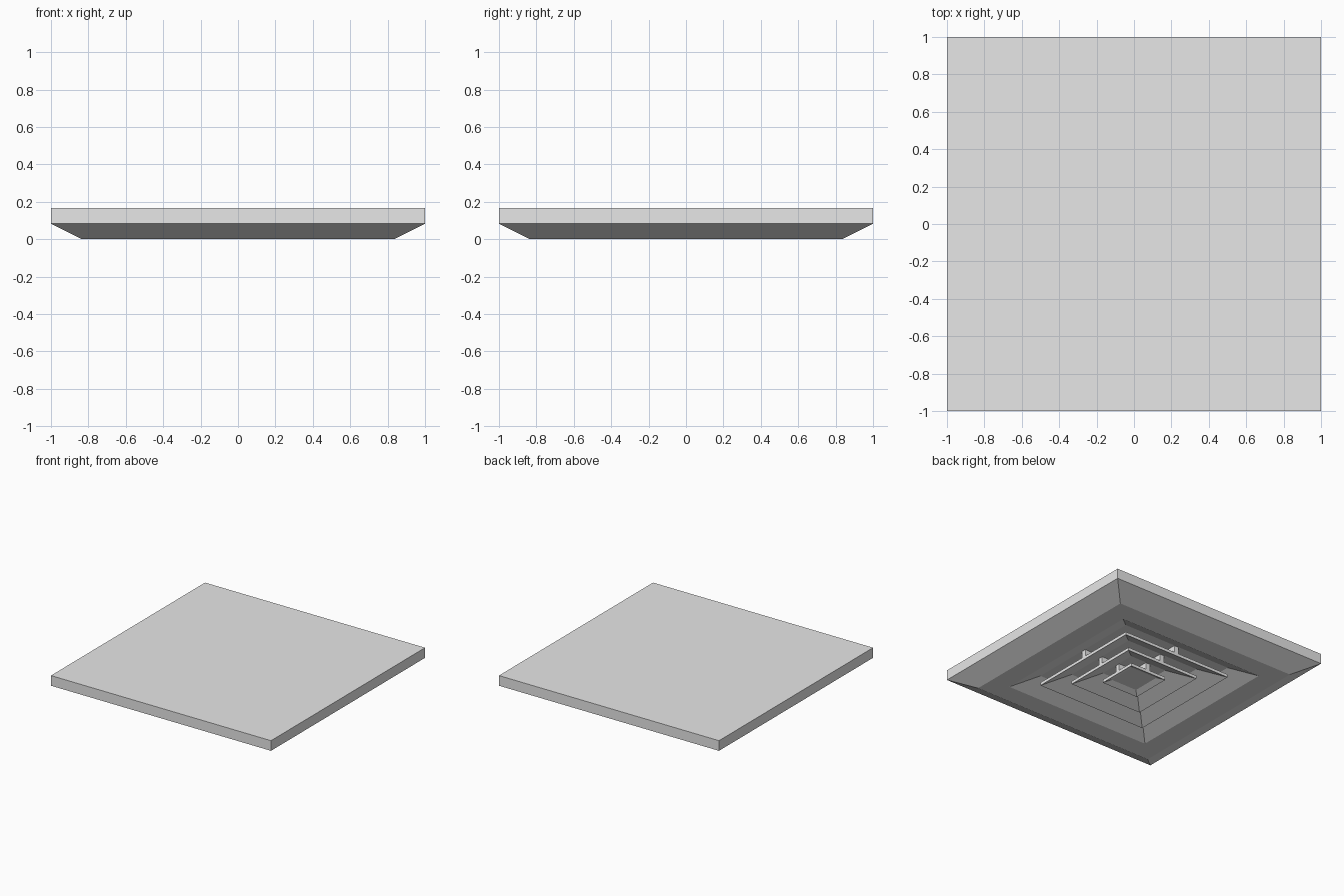
import bpy
import bmesh
from math import pi
from mathutils import Matrix

cube = bpy.data.objects.get("Cube")
if cube:
    bpy.data.objects.remove(cube, do_unlink=True)

grey = bpy.data.materials.new("light_grey_metal")
grey.use_nodes = True
colour = (0.8, 0.8, 0.8, 1)
grey.diffuse_color = colour
grey.node_tree.nodes["Principled BSDF"].inputs["Base Color"].default_value = colour

STEP = 1 / 6      # horizontal run of each sloped vane
RISE = STEP / 2   # vertical rise of each sloped vane
LIP = 0.025       # height of the vertical outer lip


def finish(bm, name):
    bmesh.ops.recalc_face_normals(bm, faces=bm.faces)
    mesh = bpy.data.meshes.new(name)
    bm.to_mesh(mesh)
    bm.free()
    mesh.materials.append(grey)
    obj = bpy.data.objects.new(name, mesh)
    bpy.context.collection.objects.link(obj)


def square_sweep(name, profile, closed=False):
    """Sweep (half width, height) points round a square; cap or close the ends."""
    bm = bmesh.new()
    corners = [(-1, -1), (1, -1), (1, 1), (-1, 1)]
    rings = [[bm.verts.new((cx * h, cy * h, z)) for cx, cy in corners]
             for h, z in profile]
    pairs = list(zip(rings, rings[1:]))
    if closed:
        pairs.append((rings[-1], rings[0]))
    else:
        bm.faces.new(rings[0])
        bm.faces.new(rings[-1])
    for a, b in pairs:
        for i in range(4):
            j = (i + 1) % 4
            bm.faces.new((a[i], a[j], b[j], b[i]))
    finish(bm, name)


def wedge_supports(name, h, half=0.02):
    """Four triangular webs filling the gap above a vane."""
    bm = bmesh.new()
    section = [(h - 0.004, LIP), (h - 0.004, RISE), (h - 0.12, RISE)]
    for k in range(4):
        turn = Matrix.Rotation(k * pi / 2, 4, 'Z')
        sides = []
        for y in (-half, half):
            verts = [bm.verts.new((x, y, z)) for x, z in section]
            bmesh.ops.transform(bm, matrix=turn, verts=verts)
            bm.faces.new(verts)
            sides.append(verts)
        a, b = sides
        for i in range(3):
            j = (i + 1) % 3
            bm.faces.new((a[i], a[j], b[j], b[i]))
    finish(bm, name)


# Top panel with bevelled frame and sloped opening
square_sweep("housing_frame", [
    (1, 2 * RISE), (1, RISE), (5 * STEP, 0), (4 * STEP, 0), (3 * STEP, RISE)])

# Concentric flared vanes
for label, n in (("outer", 3), ("middle", 2)):
    h = n * STEP
    square_sweep(label + "_vane", [
        (h, 0), (h, LIP), (h - 2 * (RISE - LIP), RISE), (h - STEP, RISE)], closed=True)

# Solid centre with a shallow recess
square_sweep("centre_vane", [
    (STEP - 2 * (RISE - LIP), RISE), (STEP, LIP), (STEP, 0), (0.12, 0.023)])

# Webs that hold the vanes
for label, n in (("outer", 3), ("middle", 2), ("centre", 1)):
    wedge_supports(label + "_supports", n * STEP)
